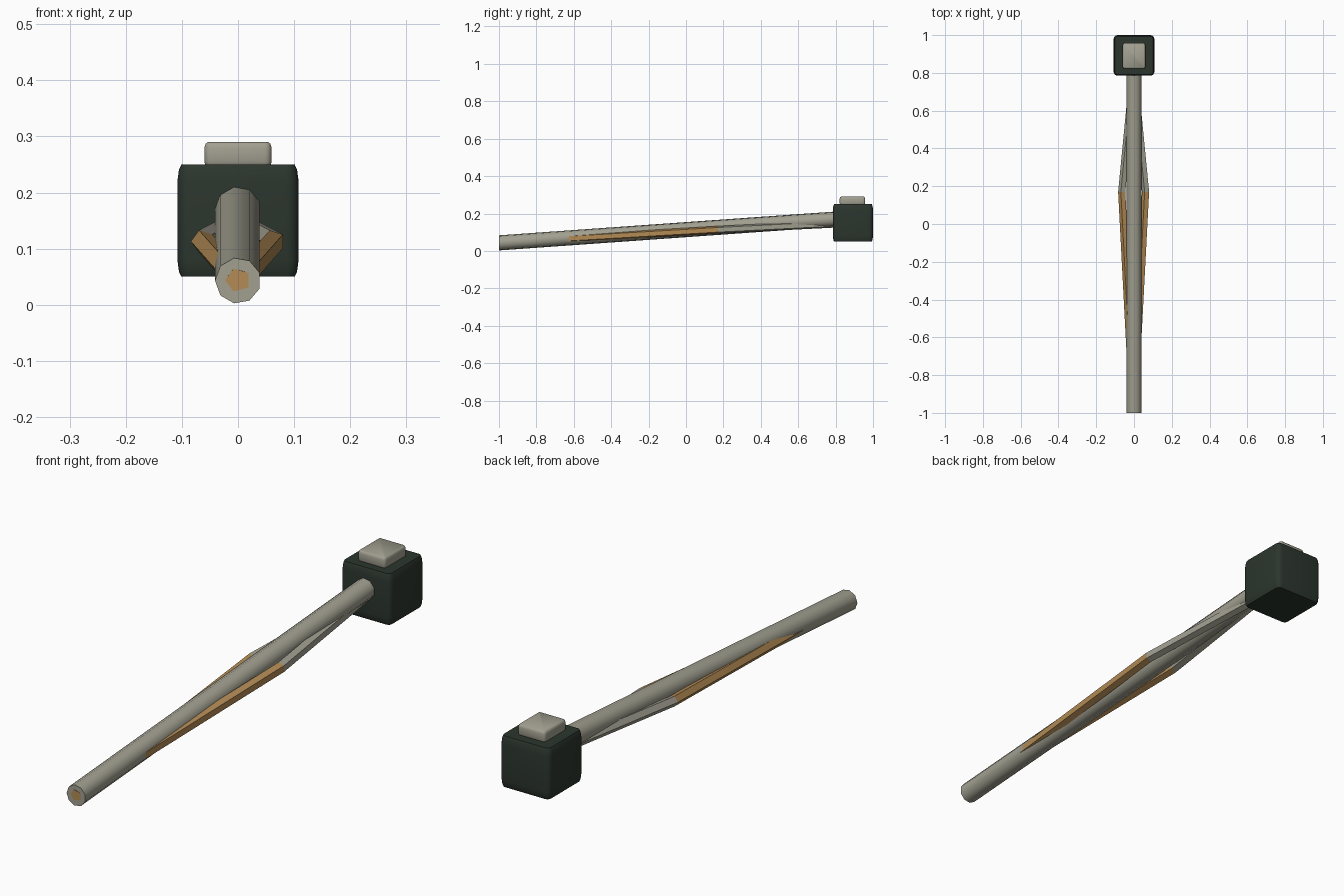
import bpy, bmesh, math
from mathutils import Vector

cube = bpy.data.objects.get("Cube")
if cube:
    bpy.data.objects.remove(cube, do_unlink=True)


def material(name, rgb):
    m = bpy.data.materials.new(name)
    m.use_nodes = True
    m.diffuse_color = (*rgb, 1)
    bsdf = next(n for n in m.node_tree.nodes if n.type == 'BSDF_PRINCIPLED')
    bsdf.inputs["Base Color"].default_value = (*rgb, 1)
    return m


stone = material("pale stone", (0.36, 0.35, 0.28))
wood = material("warm wood", (0.45, 0.26, 0.09))
dark = material("dark green", (0.025, 0.036, 0.027))


def loft(name, rings, mat):
    """Skin equal-length rings of points and cap both ends."""
    bm = bmesh.new()
    loops = [[bm.verts.new(p) for p in ring] for ring in rings]
    n = len(loops[0])
    for a, b in zip(loops, loops[1:]):
        for i in range(n):
            j = (i + 1) % n
            bm.faces.new((a[i], a[j], b[j], b[i]))
    bm.faces.new(loops[0])
    bm.faces.new(loops[-1])
    bmesh.ops.recalc_face_normals(bm, faces=bm.faces)
    me = bpy.data.meshes.new(name)
    bm.to_mesh(me)
    bm.free()
    me.materials.append(mat)
    ob = bpy.data.objects.new(name, me)
    bpy.context.collection.objects.link(ob)
    bpy.ops.object.select_all(action='DESELECT')
    ob.select_set(True)
    bpy.context.view_layer.objects.active = ob
    bpy.ops.object.shade_smooth_by_angle(angle=math.radians(45))
    return ob


def rod(name, start, end, radius, sides, mat):
    """Polygonal rod with upright ends, one corner pointing to -x."""
    angles = [math.pi + math.tau * i / sides for i in range(sides)]
    rings = [[Vector(c) + radius * Vector((math.cos(a), 0, math.sin(a)))
              for a in angles] for c in (start, end)]
    return loft(name, rings, mat)


def soft_box(name, centre, half, z0, z1, corner, rim, inset, mat):
    """Box with rounded upright corners and gently drawn-in rims."""
    rings = []
    for z, cut in ((z0, inset), (z0 + rim * 0.3, inset * 0.4), (z0 + rim, 0),
                   (z1 - rim, 0), (z1 - rim * 0.3, inset * 0.4), (z1, inset)):
        ring = []
        for q in range(4):
            sx, sy = ((1, 1), (-1, 1), (-1, -1), (1, -1))[q]
            for k in range(5):
                a = math.pi / 2 * (q + k / 4)
                r = corner - cut
                ring.append((centre[0] + sx * (half[0] - corner) + r * math.cos(a),
                             centre[1] + sy * (half[1] - corner) + r * math.sin(a), z))
        rings.append(ring)
    return loft(name, rings, mat)


# Main shaft
rod("shaft", (0, -1, 0.043), (0, 0.88, 0.176), 0.041, 9, stone)

# Side braces bow out from the shaft and return under the head
for side, s in (("left", 1), ("right", -1)):
    bend = (s * 0.063, 0.17, 0.113)
    rod(side + "_front_brace", (s * 0.002, -1.001, 0.044), bend, 0.021, 5, wood)
    rod(side + "_rear_brace", bend, (0, 0.82, 0.146), 0.021, 5, stone)

# Head block and its cap
soft_box("head_block", (0, 0.8925), (0.108, 0.1075), 0.05, 0.25, 0.022, 0.03, 0.007, dark)
soft_box("head_cap", (0, 0.89), (0.06, 0.068), 0.245, 0.29, 0.012, 0.01, 0.006, stone)
